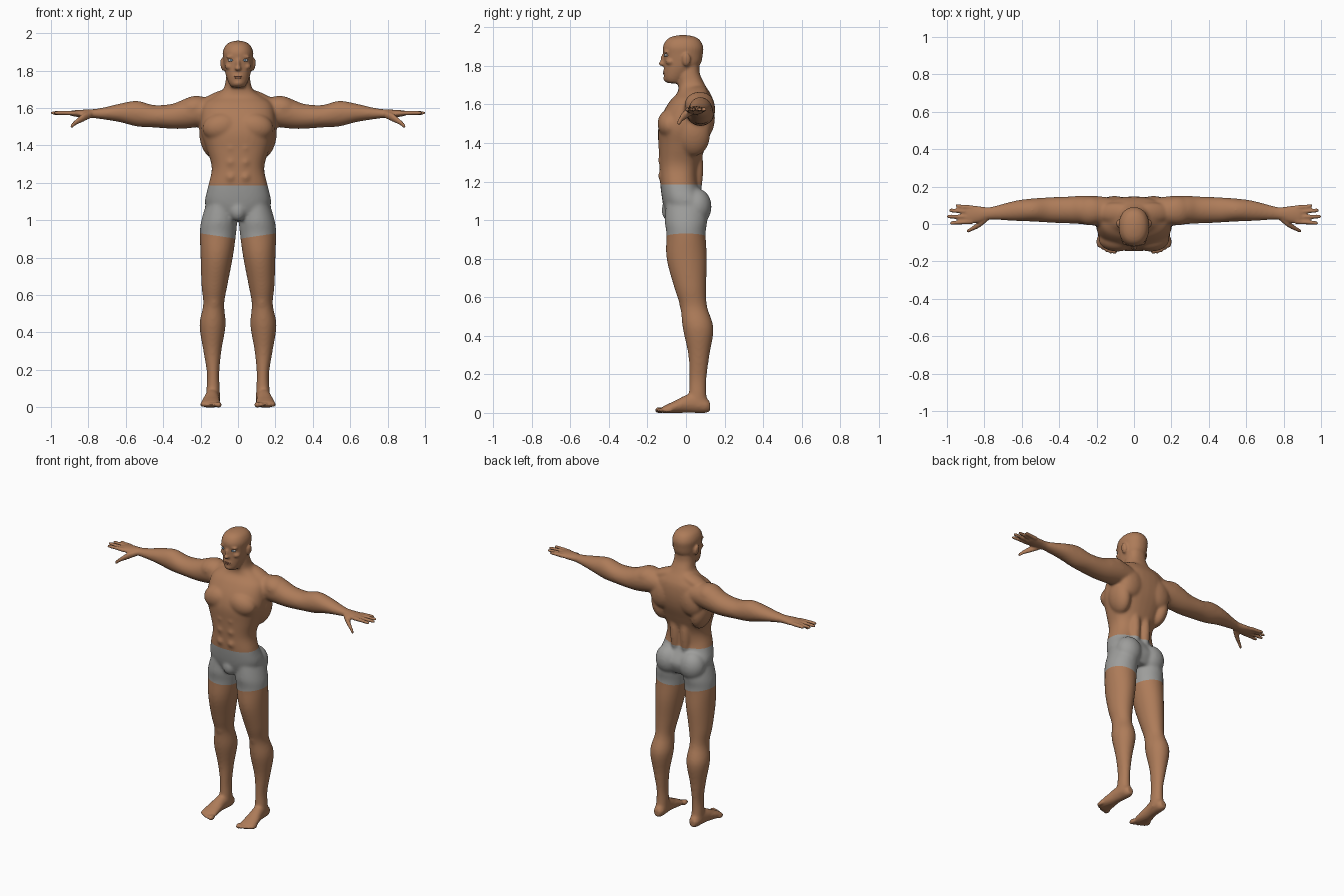
import bpy, bmesh, math
from mathutils import Matrix, Vector

if "Cube" in bpy.data.objects:
    bpy.data.objects.remove(bpy.data.objects["Cube"])


def material(name, colour):
    mat = bpy.data.materials.new(name)
    mat.use_nodes = True
    mat.diffuse_color = (*colour, 1)
    shader = next(n for n in mat.node_tree.nodes if n.type == "BSDF_PRINCIPLED")
    shader.inputs["Base Color"].default_value = (*colour, 1)
    shader.inputs["Roughness"].default_value = 0.7
    return mat


skin = material("skin brown", (0.42, 0.2, 0.1))
cloth = material("trunks grey", (0.34, 0.34, 0.33))
eye_white = material("eye white", (0.6, 0.6, 0.6))
eye_blue = material("iris blue grey", (0.12, 0.2, 0.28))
lip = material("lip brown", (0.3, 0.12, 0.07))


def spline(a, b, c, d, t):
    """Catmull-Rom blend between rows b and c."""
    return [q + 0.5 * t * (r - p + t * (2 * p - 5 * q + 4 * r - s + t * (3 * (q - r) + s - p)))
            for p, q, r, s in zip(a, b, c, d)]


def loft(bm, axis, rows, side=1, power=2.0, steps=4, segments=32):
    """Rows: position along axis, two centre offsets, two radii."""
    last = len(rows) - 1
    sections = []
    for i in range(last):
        quad = [rows[max(0, min(last, i + k))] for k in (-1, 0, 1, 2)]
        sections += [spline(*quad, j / steps) for j in range(steps)]
    sections.append(rows[-1])
    rings = []
    for t, ca, cb, ra, rb in sections:
        ring = []
        for k in range(segments):
            angle = math.tau * k / segments
            c, s = math.cos(angle), math.sin(angle)
            a = ca + ra * math.copysign(abs(c) ** (2 / power), c)
            b = cb + rb * math.copysign(abs(s) ** (2 / power), s)
            x, y, z = {"x": (t, a, b), "y": (a, t, b), "z": (a, b, t)}[axis]
            ring.append(bm.verts.new((side * x, y, z)))
        rings.append(ring)
    for low, high in zip(rings, rings[1:]):
        for k in range(segments):
            n = (k + 1) % segments
            bm.faces.new((low[k], low[n], high[n], high[k]))
    bm.faces.new(rings[0])
    bm.faces.new(rings[-1])


def blob(bm, centre, radii, side=1, turn=0):
    """Ellipsoid, optionally turned about the y axis."""
    x, y, z = centre
    m = (Matrix.Translation((side * x, y, z)) @ Matrix.Rotation(side * turn, 4, "Y")
         @ Matrix.Diagonal((*radii, 1)))
    bmesh.ops.create_uvsphere(bm, u_segments=24, v_segments=16, radius=1, matrix=m)


def finish(name, bm, mats):
    mesh = bpy.data.meshes.new(name)
    bmesh.ops.recalc_face_normals(bm, faces=bm.faces[:])
    bm.to_mesh(mesh)
    bm.free()
    obj = bpy.data.objects.new(name, mesh)
    bpy.context.collection.objects.link(obj)
    for m in mats:
        mesh.materials.append(m)
    bpy.ops.object.select_all(action="DESELECT")
    obj.select_set(True)
    bpy.context.view_layer.objects.active = obj
    bpy.ops.object.shade_smooth_by_angle(angle=math.radians(60))
    return obj


body = bmesh.new()

# torso and neck
loft(body, "z", [
    (1.0, 0, 0, .1, .09), (1.08, 0, 0, .175, .118), (1.18, 0, -.033, .16, .1),
    (1.28, 0, -.035, .14, .103), (1.38, 0, -.02, .168, .122), (1.47, 0, -.005, .198, .14),
    (1.55, 0, .012, .2, .135), (1.62, 0, .03, .185, .112), (1.66, 0, .04, .135, .085),
    (1.7, 0, .03, .08, .07), (1.76, 0, .012, .064, .06), (1.82, 0, .01, .06, .06)], power=2.4)

# head, nose, chin
loft(body, "z", [
    (1.71, 0, -.06, .035, .04), (1.735, 0, -.055, .05, .058), (1.77, 0, -.04, .063, .075),
    (1.81, 0, -.02, .073, .095), (1.86, 0, -.015, .079, .102), (1.9, 0, -.015, .081, .104),
    (1.935, 0, -.015, .066, .086), (1.953, 0, -.015, .04, .055), (1.96, 0, -.015, .01, .015)],
    power=2.2)
blob(body, (0, -.116, 1.833), (.012, .016, .032))
blob(body, (0, -.124, 1.812), (.017, .018, .012))
blob(body, (0, -.1, 1.735), (.026, .017, .018))
blob(body, (0, -.106, 1.768), (.032, .012, .022))

# front pouch of the trunks
blob(body, (0, -.085, 1.05), (.045, .042, .055))

for side in (1, -1):
    # chest, stomach, back and seat muscles
    blob(body, (.09, -.082, 1.5), (.1, .066, .075), side, .2)
    for z in (1.23, 1.31, 1.385):
        blob(body, (.038, -.108, z), (.036, .037, .038), side)
    blob(body, (.105, .1, 1.53), (.085, .05, .1), side, -.3)
    blob(body, (.15, .04, 1.44), (.055, .085, .11), side, .2)
    blob(body, (.038, .055, 1.27), (.034, .035, .16), side)
    blob(body, (.09, .055, 1.07), (.085, .078, .095), side)
    # brow, cheekbone, ear
    blob(body, (.034, -.098, 1.875), (.03, .018, .009), side, .1)
    blob(body, (.046, -.08, 1.822), (.024, .026, .018), side)
    blob(body, (.082, .002, 1.832), (.012, .022, .034), side, .15)
    # neck cords sloping to the shoulders
    blob(body, (.1, .06, 1.655), (.11, .055, .035), side, .35)
    # arm, shoulder cap
    loft(body, "x", [
        (.12, .06, 1.58, .08, .07), (.2, .07, 1.58, .08, .08), (.28, .075, 1.57, .076, .08),
        (.35, .075, 1.556, .072, .067), (.45, .075, 1.556, .068, .06),
        (.54, .075, 1.57, .062, .069), (.63, .071, 1.574, .055, .05), (.72, .062, 1.571, .041, .032),
        (.78, .056, 1.57, .034, .024), (.83, .051, 1.57, .044, .021),
        (.88, .05, 1.572, .048, .016), (.895, .05, 1.572, .044, .012)], side)
    blob(body, (.235, .07, 1.6), (.09, .078, .064), side, .25)
    # four fingers and the thumb
    for base, tip, reach in ((.088, .098, .955), (.063, .073, .988), (.037, .04, 1), (.012, .005, .985)):
        mid = (base + tip) / 2
        loft(body, "x", [(.865, base, 1.572, .013, .013), (.93, mid, 1.574, .011, .011),
                         (reach - .012, tip, 1.574, .01, .01), (reach, tip, 1.573, .005, .005)],
             side, segments=16)
    loft(body, "x", [(.785, .03, 1.565, .016, .018), (.825, .0, 1.55, .018, .022),
                     (.865, -.025, 1.525, .012, .016), (.888, -.037, 1.506, .01, .013),
                     (.897, -.041, 1.5, .004, .006)], side, segments=16)
    # leg
    loft(body, "z", [
        (1.12, .09, 0, .07, .1), (1.0, .101, 0, .095, .11), (.93, .107, 0, .097, .102),
        (.8, .114, .004, .086, .105), (.65, .126, .022, .069, .083), (.55, .13, .04, .056, .07),
        (.44, .136, .063, .07, .08), (.3, .137, .067, .048, .055), (.18, .133, .062, .033, .045),
        (.1, .133, .06, .036, .046), (.03, .133, .062, .038, .055)], side)
    blob(body, (.128, -.005, .565), (.034, .03, .045), side)
    # foot and toes
    loft(body, "y", [
        (.125, .133, .035, .02, .025), (.1, .133, .04, .034, .04), (.05, .135, .05, .038, .05),
        (0, .14, .047, .04, .046), (-.06, .145, .03, .048, .032),
        (-.11, .147, .018, .052, .02), (-.125, .147, .015, .045, .014)], side)
    for k in range(5):
        size = .016 if k == 0 else .0115
        blob(body, (.104 + k * .0215, -.135 + .0025 * k * k, .014), (size, .027, size), side)

bmesh.ops.recalc_face_normals(body, faces=body.faces[:])

# merge the parts into one skin
figure = finish("body", body, [skin, cloth])
remesh = figure.modifiers.new("merge", "REMESH")
remesh.mode = "VOXEL"
remesh.voxel_size = .0068
bpy.ops.object.modifier_apply(modifier=remesh.name)

# soften the joins, sparing hands, feet and face
bm = bmesh.new()
bm.from_mesh(figure.data)
fine = lambda p: abs(p.x) > .78 or p.z < .05 or p.z > 1.72
broad = [v for v in bm.verts if not fine(v.co)]
for step in range(10):
    bmesh.ops.smooth_vert(bm, verts=broad if step else bm.verts[:], factor=.5,
                          use_axis_x=True, use_axis_y=True, use_axis_z=True)
for v in bm.verts:
    v.co.z = max(v.co.z, 0)


# cut clean edges for the waistband and slanted leg hems
def cut(faces, point, normal):
    geom = set(faces)
    for f in faces:
        geom.update(f.verts, f.edges)
    bmesh.ops.bisect_plane(bm, geom=list(geom), plane_co=point, plane_no=normal)


HEM, SLANT, WAIST = .9, .15, 1.185
cut([f for f in bm.faces if 1.1 < f.calc_center_median().z < 1.3], (0, 0, WAIST), (0, 0, 1))
for side in (1, -1):
    leg = [f for f in bm.faces
           if f.calc_center_median().z < .97 and side * f.calc_center_median().x > 0]
    cut(leg, (0, 0, HEM), Vector((-side * SLANT, 0, 1)).normalized())
for f in bm.faces:
    c = f.calc_center_median()
    f.smooth = True
    f.material_index = int(HEM + SLANT * abs(c.x) < c.z < WAIST)
bm.to_mesh(figure.data)
bm.free()

# eyes, irises and lips
eyes, irises, lips = bmesh.new(), bmesh.new(), bmesh.new()
for side in (1, -1):
    blob(eyes, (.036, -.099, 1.855), (.018, .014, .008), side)
    blob(irises, (.036, -.11, 1.855), (.007, .0045, .007), side)
blob(lips, (0, -.114, 1.769), (.022, .006, .004))
blob(lips, (0, -.113, 1.761), (.018, .006, .004))
finish("eyes", eyes, [eye_white])
finish("irises", irises, [eye_blue])
finish("lips", lips, [lip])
